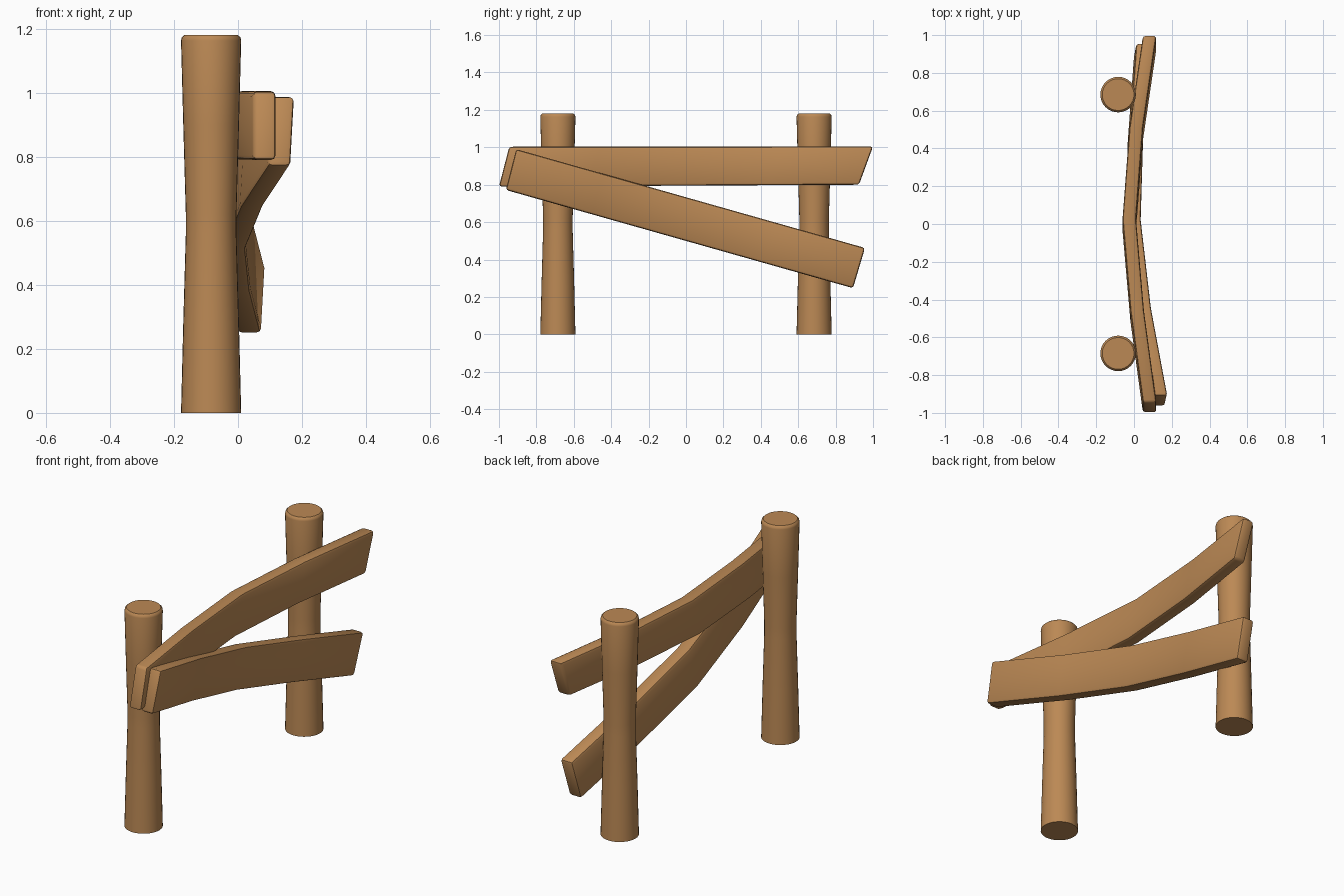
import bpy, bmesh, math
from mathutils import Vector

if "Cube" in bpy.data.objects:
    bpy.data.objects.remove(bpy.data.objects["Cube"])

wood = bpy.data.materials.new("brown wood")
wood.diffuse_color = (0.50, 0.25, 0.09, 1)
wood.use_nodes = True
wood.node_tree.nodes["Principled BSDF"].inputs["Base Color"].default_value = wood.diffuse_color


def finish(name, bm, bevel=0):
    bmesh.ops.recalc_face_normals(bm, faces=bm.faces)
    me = bpy.data.meshes.new(name)
    bm.to_mesh(me)
    bm.free()
    me.materials.append(wood)
    ob = bpy.data.objects.new(name, me)
    bpy.context.collection.objects.link(ob)
    bpy.ops.object.select_all(action='DESELECT')
    ob.select_set(True)
    bpy.context.view_layer.objects.active = ob
    if bevel:
        m = ob.modifiers.new("rounded edges", 'BEVEL')
        m.width, m.segments = bevel, 2
        m.limit_method, m.angle_limit = 'ANGLE', math.radians(40)
        bpy.ops.object.modifier_apply(modifier=m.name)
    bpy.ops.object.shade_smooth_by_angle(angle=math.radians(40))
    return ob


def loft(name, rings, bevel=0):
    """Skin a list of closed rings and cap both ends."""
    bm = bmesh.new()
    loops = [[bm.verts.new(p) for p in r] for r in rings]
    n = len(loops[0])
    for a, b in zip(loops, loops[1:]):
        for i in range(n):
            j = (i + 1) % n
            bm.faces.new((a[i], a[j], b[j], b[i]))
    bm.faces.new(loops[0])
    bm.faces.new(loops[-1])
    return finish(name, bm, bevel)


# Posts: slightly waisted round logs with a softened top
profile = [(0.094, 0), (0.087, 0.28), (0.079, 0.56), (0.079, 0.62), (0.087, 0.90),
           (0.094, 1.163), (0.0915, 1.173), (0.084, 1.18)]
for side, label in ((-1, "front"), (1, "back")):
    rings = []
    for r, z in profile:
        angles = [2 * math.pi * i / 32 for i in range(32)]
        rings.append([(-0.084 + r * math.cos(a), side * 0.685 + r * math.sin(a), z) for a in angles])
    loft(label + "_post", rings)


# Planks: four bowed segments between two slanted ends
def plank(name, top0, bot0, top1, bot1, xs, roll, half=0.036):
    rings = []
    for i, x in enumerate(xs):
        t = i / (len(xs) - 1)
        ty, tz = Vector(top0).lerp(Vector(top1), t)
        by, bz = Vector(bot0).lerp(Vector(bot1), t)
        rings.append([(x + roll - half, ty, tz), (x + roll + half, ty, tz),
                      (x - roll + half, by, bz), (x - roll - half, by, bz)])
    return loft(name, rings, 0.014)


plank("upper_rail", (-0.945, 1.003), (-1.0, 0.79), (1.0, 1.005), (0.925, 0.80),
      (0.083, 0.017, -0.025, 0.012, 0.083), 0.0)
plank("slanted_rail", (-0.908, 0.99), (-0.963, 0.772), (0.957, 0.462), (0.893, 0.247),
      (0.135, 0.048, -0.006, 0.008, 0.042), 0.006)
